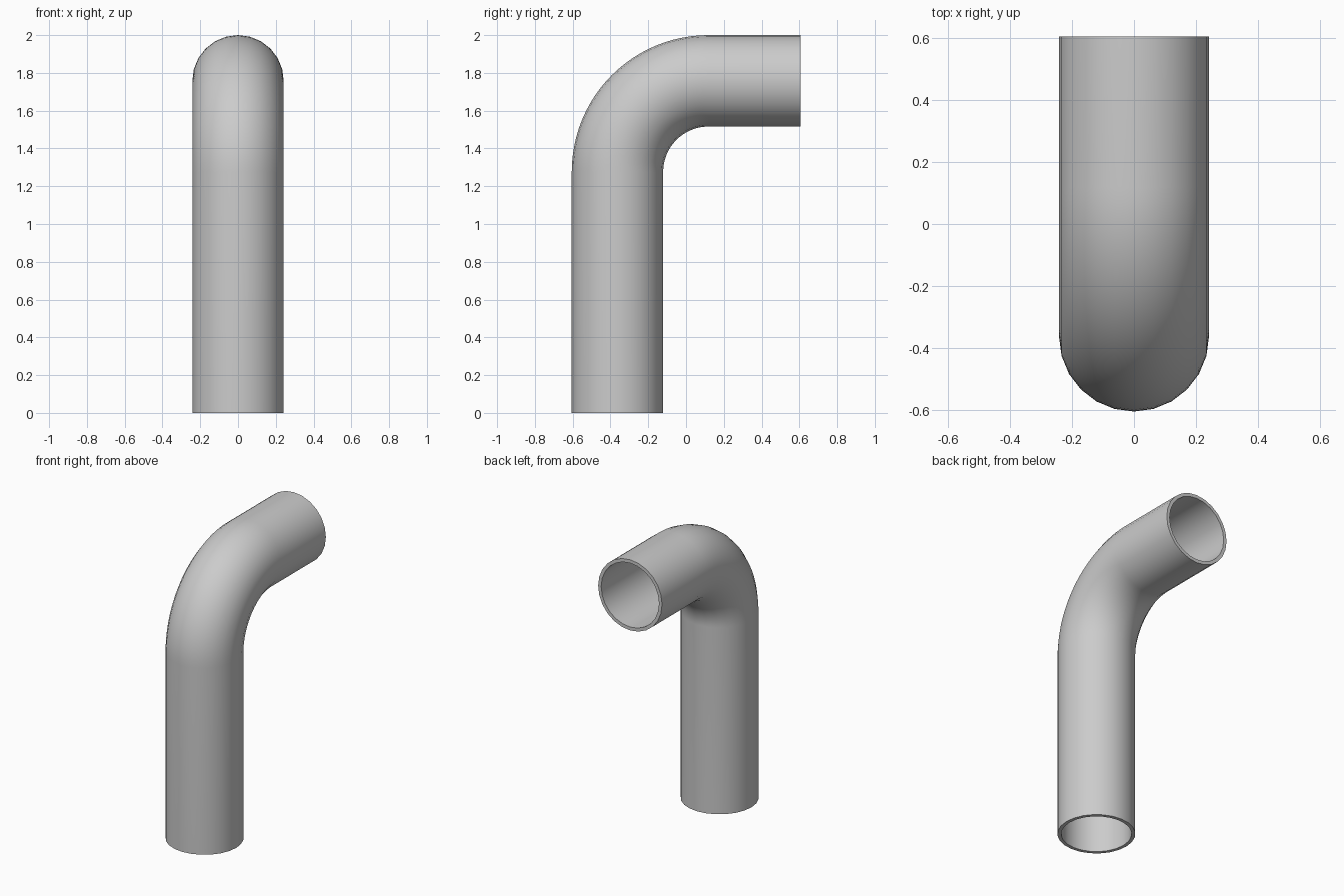
import bpy, bmesh
from math import sin, cos, pi

if "Cube" in bpy.data.objects:
    bpy.data.objects.remove(bpy.data.objects["Cube"])

SIDES, BEND_STEPS = 24, 24
R_OUT, R_IN = 0.242, 0.219
HALF_Y, TOP = 0.605, 2.0
BEND = 0.482                      # centreline bend radius
CY = -HALF_Y + R_OUT + BEND       # bend centre
CZ = TOP - R_OUT - BEND

# Path stations: (y, z, bend angle)
path = [(-HALF_Y + R_OUT, 0.0, 0.0)]
for i in range(BEND_STEPS + 1):
    t = pi / 2 * i / BEND_STEPS
    path.append((CY - BEND * cos(t), CZ + BEND * sin(t), t))
path.append((HALF_Y, TOP - R_OUT, pi / 2))

bm = bmesh.new()


def ring(station, radius):
    y, z, t = station
    verts = []
    for k in range(SIDES):
        a = 2 * pi * k / SIDES
        d = radius * cos(a)       # offset away from the bend centre
        verts.append(bm.verts.new((radius * sin(a), y - d * cos(t), z + d * sin(t))))
    return verts


def bridge(a, b):
    for k in range(SIDES):
        n = (k + 1) % SIDES
        bm.faces.new((a[k], a[n], b[n], b[k]))


# Outer wall up the path, inner wall back down, closed by the end rims
loops = [ring(s, R_OUT) for s in path] + [ring(s, R_IN) for s in reversed(path)]
for i, loop in enumerate(loops):
    bridge(loop, loops[(i + 1) % len(loops)])
bmesh.ops.recalc_face_normals(bm, faces=bm.faces)

mesh = bpy.data.meshes.new("bent_pipe")
bm.to_mesh(mesh)
bm.free()
pipe = bpy.data.objects.new("bent_pipe", mesh)
bpy.context.collection.objects.link(pipe)

# Smooth walls with crisp rims
bpy.context.view_layer.objects.active = pipe
pipe.select_set(True)
bpy.ops.object.shade_smooth_by_angle(angle=pi / 6)
